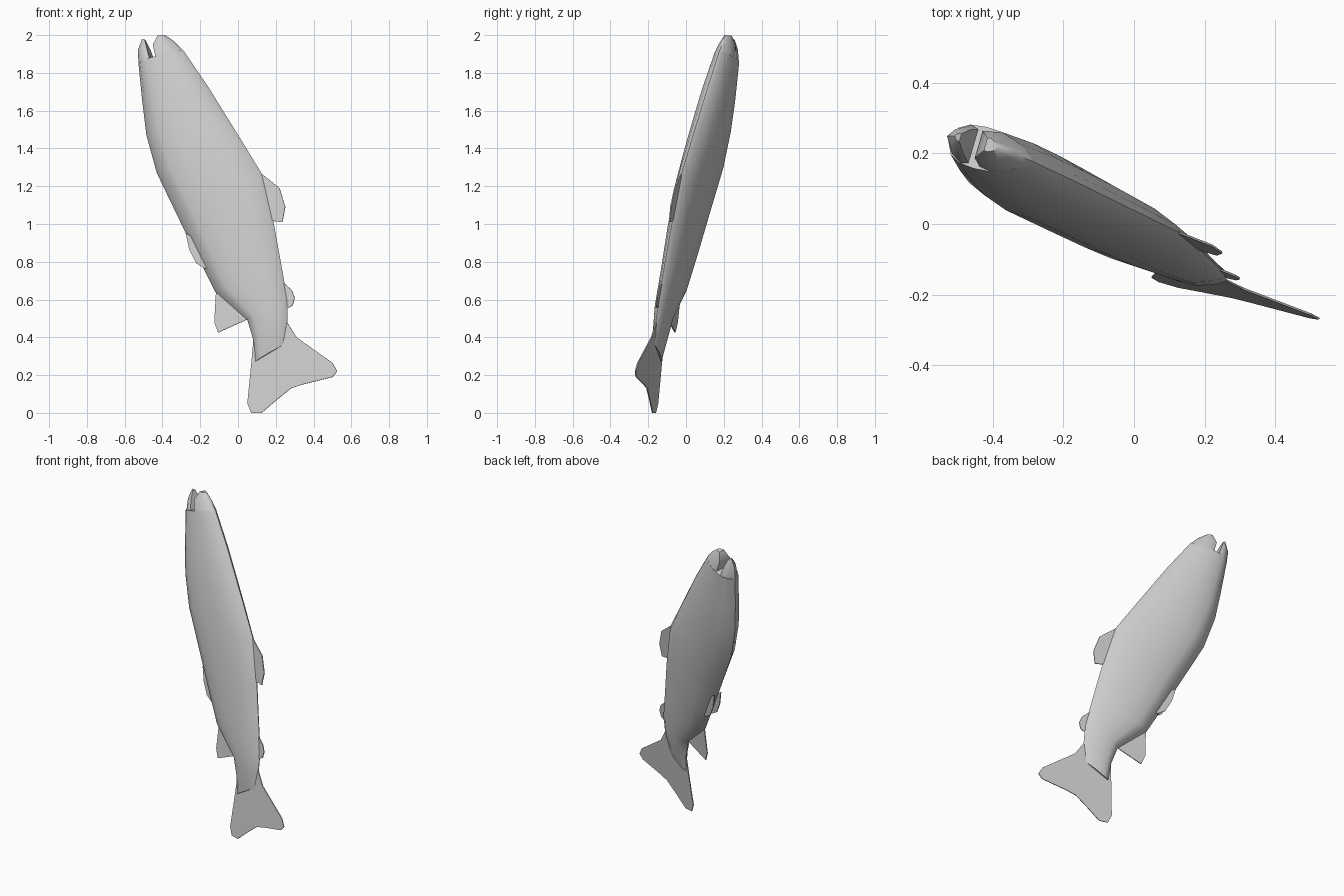
import bpy, bmesh
from mathutils import Vector

if "Cube" in bpy.data.objects:
    bpy.data.objects.remove(bpy.data.objects["Cube"])

mat = bpy.data.materials.new("plain_grey")
mat.diffuse_color = (0.6, 0.6, 0.6, 1)
mat.use_nodes = True
mat.node_tree.nodes["Principled BSDF"].inputs["Base Color"].default_value = mat.diffuse_color

# The fish lies in one tilted middle plane; N points to its far side
N = Vector((0.294, 1, -0.121)).normalized()


def mid(x, z):
    return Vector((x, -0.141 - 0.294 * x + 0.122 * z, z))


def finish(name, bm):
    bmesh.ops.remove_doubles(bm, verts=bm.verts, dist=0.0005)
    bmesh.ops.recalc_face_normals(bm, faces=bm.faces)
    mesh = bpy.data.meshes.new(name)
    bm.to_mesh(mesh)
    bm.free()
    mesh.materials.append(mat)
    ob = bpy.data.objects.new(name, mesh)
    bpy.context.collection.objects.link(ob)
    return ob


def loft(name, stations, half):
    """stations: (back point, belly point, half width); half: (depth, width)"""
    bm = bmesh.new()
    rings = []
    for back, belly, t in stations:
        a, b = mid(*back), mid(*belly)
        loop = [(v, w) for v, w in half]
        loop += [(v, -w) for v, w in reversed(half) if w > 0]
        rings.append([bm.verts.new(a.lerp(b, v) + N * (w * t)) for v, w in loop])
    n = len(rings[0])
    for r, s in zip(rings, rings[1:]):
        for i in range(n):
            j = (i + 1) % n
            bm.faces.new((r[i], r[j], s[j], s[i]))
    bm.faces.new(rings[0])
    bm.faces.new(rings[-1])
    ob = finish(name, bm)
    bpy.ops.object.select_all(action='DESELECT')
    ob.select_set(True)
    bpy.context.view_layer.objects.active = ob
    bpy.ops.object.shade_smooth_by_angle(angle=0.8)


def fin(name, outline, shift=0.0, thick=0.006):
    bm = bmesh.new()
    sides = []
    for s in (-0.5, 0.5):
        sides.append([bm.verts.new(mid(x, z) + N * (shift + s * thick)) for x, z in outline])
        bm.faces.new(sides[-1])
    n = len(outline)
    for i in range(n):
        j = (i + 1) % n
        bm.faces.new((sides[0][i], sides[0][j], sides[1][j], sides[1][i]))
    finish(name, bm)


# Body: narrow back, full belly
loft("body", [
    ((-0.29, 1.92), (-0.527, 1.85), 0.062),
    ((-0.16, 1.73), (-0.507, 1.65), 0.080),
    ((-0.07, 1.585), (-0.485, 1.47), 0.088),
    ((0.02, 1.44), (-0.43, 1.27), 0.090),
    ((0.13, 1.26), (-0.30, 1.00), 0.082),
    ((0.19, 1.00), (-0.20, 0.80), 0.072),
    ((0.23, 0.78), (-0.12, 0.64), 0.060),
    ((0.262, 0.60), (0.05, 0.49), 0.046),
    ((0.262, 0.48), (0.08, 0.39), 0.036),
    ((0.24, 0.36), (0.09, 0.27), 0.014),
], [(0, 0), (0.04, 0.25), (0.2, 0.64), (0.42, 0.95), (0.62, 1),
    (0.8, 0.92), (0.92, 0.65), (1, 0)])

# Jaws, open at the mouth
loft("upper_jaw", [
    ((-0.29, 1.92), (-0.42, 1.87), 0.060),
    ((-0.335, 1.965), (-0.44, 1.945), 0.045),
    ((-0.385, 2.0), (-0.42, 1.998), 0.020),
], [(0, 0), (0.08, 0.3), (0.4, 0.72), (0.75, 1), (1, 0.9)])
loft("lower_jaw", [
    ((-0.455, 1.87), (-0.527, 1.85), 0.056),
    ((-0.475, 1.93), (-0.53, 1.92), 0.038),
    ((-0.492, 1.975), (-0.508, 1.98), 0.012),
], [(0, 0.9), (0.3, 1), (0.7, 0.65), (1, 0)])

# Fins along the back and belly
fin("dorsal_fin", [(0.10, 1.27), (0.13, 1.262), (0.22, 1.19), (0.25, 1.09),
                   (0.235, 1.01), (0.15, 1.02)])
fin("adipose_fin", [(0.24, 0.69), (0.285, 0.65), (0.30, 0.61), (0.29, 0.57),
                    (0.265, 0.555), (0.24, 0.6)])
fin("anal_fin", [(-0.115, 0.66), (-0.125, 0.48), (-0.105, 0.425), (0.06, 0.5), (0.03, 0.6)])
for side in (-1, 1):
    fin("pelvic_fin", [(-0.27, 0.95), (-0.25, 0.86), (-0.215, 0.79), (-0.165, 0.76),
                       (-0.12, 0.85)], side * 0.025)

# Forked tail
fin("tail_fin", [(0.085, 0.42), (0.07, 0.25), (0.05, 0.05), (0.07, 0.0), (0.125, 0.0),
                 (0.20, 0.065), (0.28, 0.13), (0.34, 0.15), (0.50, 0.19), (0.525, 0.22),
                 (0.50, 0.265), (0.31, 0.40), (0.26, 0.48)])
